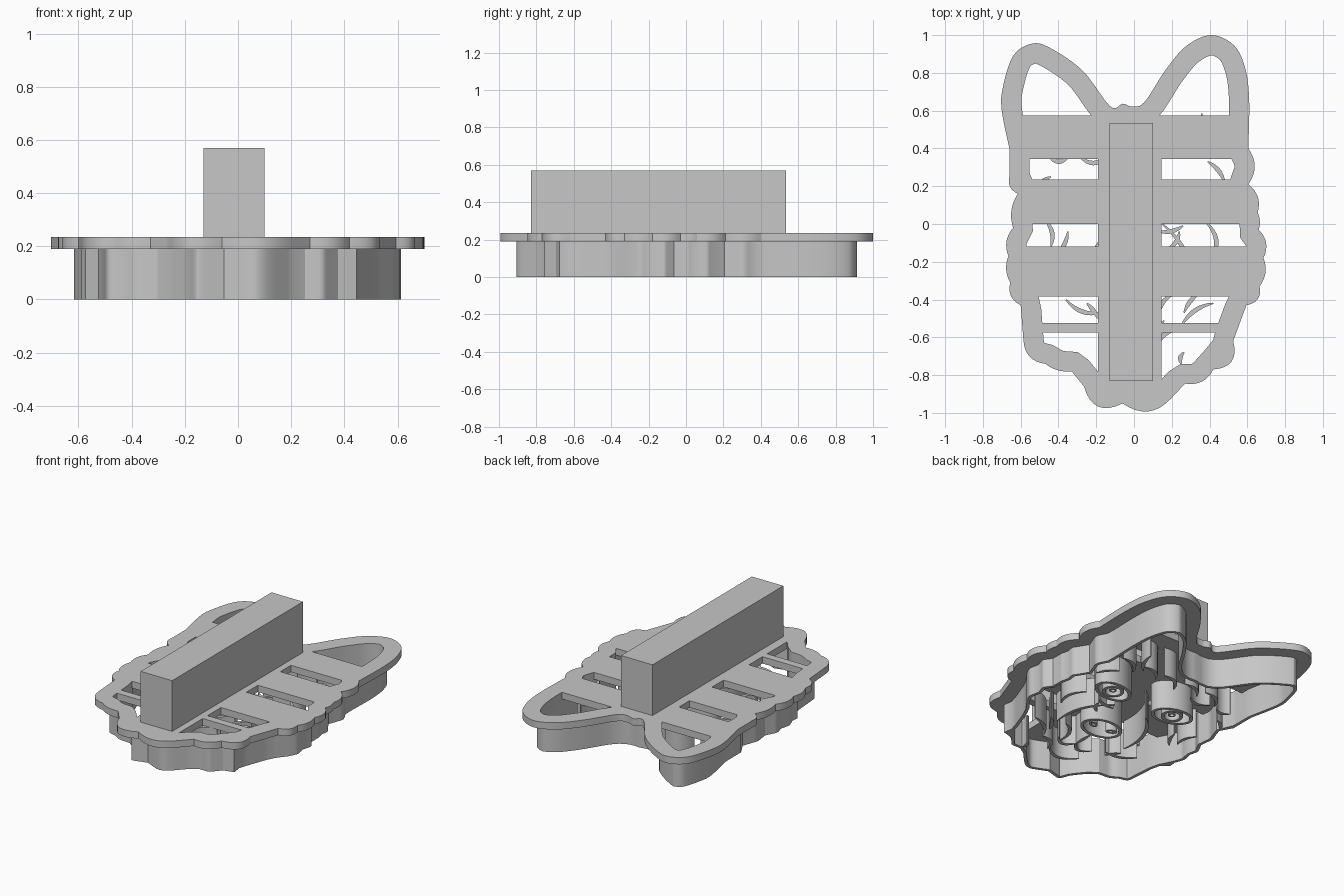
import bpy, bmesh, math
from mathutils import Vector
from mathutils.geometry import delaunay_2d_cdt

if "Cube" in bpy.data.objects:
    bpy.data.objects.remove(bpy.data.objects["Cube"])

PLATE_Z, PLATE_TOP = 0.19, 0.235

grey = bpy.data.materials.new("plain grey")
grey.diffuse_color = (0.57, 0.57, 0.57, 1)
grey.use_nodes = True
grey.node_tree.nodes["Principled BSDF"].inputs["Base Color"].default_value = grey.diffuse_color


def smooth(pts, steps=6):
    """Catmull-Rom resampling of an open path."""
    p = [Vector(q) for q in pts]
    n = len(p)
    out = []
    for i in range(n - 1):
        a, b, c, d = p[max(0, i - 1)], p[i], p[i + 1], p[min(n - 1, i + 2)]
        for s in range(steps):
            t = s / steps
            out.append(0.5 * (2 * b + (c - a) * t + (2 * a - 5 * b + 4 * c - d) * t * t
                              + (3 * b - a - 3 * c + d) * t ** 3))
    return out + [p[-1]]


def arc(a, b, bulge, steps=8):
    """Curve from a to b, bulging to the left by a fraction of its length."""
    a, b = Vector(a), Vector(b)
    side = Vector((a.y - b.y, b.x - a.x)) * bulge
    return [a.lerp(b, i / steps) + side * 4 * (i / steps) * (1 - i / steps)
            for i in range(steps + 1)]


def oval(cx, cy, rx, ry, tilt=0.0, n=36):
    out = []
    for i in range(n):
        a = -2 * math.pi * i / n
        x, y = rx * math.cos(a), ry * math.sin(a)
        out.append(Vector((cx + x * math.cos(tilt) - y * math.sin(tilt),
                           cy + x * math.sin(tilt) + y * math.cos(tilt))))
    return out


def normals(pts, closed=True):
    n = len(pts)
    res = []
    for i in range(n):
        a = pts[i - 1] if closed or i > 0 else pts[i]
        b = pts[(i + 1) % n] if closed or i < n - 1 else pts[i]
        t = (b - a).normalized()
        res.append(Vector((t.y, -t.x)))
    return res


def inset(pts, d):
    """Inward offset of a clockwise loop, dropping points that fold over."""
    moved = [p + nrm * d for p, nrm in zip(pts, normals(pts))]
    return [q for q in moved if min((q - p).length for p in pts) > d * 0.985]


def clip(pts, x0, x1, y0, y1):
    """Clip a loop to a rectangle."""
    for axis, lim, sign in ((0, x0, 1), (0, x1, -1), (1, y0, 1), (1, y1, -1)):
        out = []
        for a, b in zip(pts[-1:] + pts[:-1], pts):
            da, db = (a[axis] - lim) * sign, (b[axis] - lim) * sign
            if (da >= 0) != (db >= 0):
                out.append(a.lerp(b, da / (da - db)))
            if db >= 0:
                out.append(b)
        pts = out
    return pts


def extrude(name, loops, z0, z1):
    """Solid from flat loops; loops inside others become holes."""
    pts, edges = [], []
    for loop in loops:
        s, n = len(pts), len(loop)
        pts += [Vector(q) for q in loop]
        edges += [(s + i, s + (i + 1) % n) for i in range(n)]
    segs = [(pts[i], pts[j]) for i, j in edges]

    def inside(c):
        odd = False
        for a, b in segs:
            if (a.y > c.y) != (b.y > c.y) and c.x < a.x + (c.y - a.y) * (b.x - a.x) / (b.y - a.y):
                odd = not odd
        return odd

    co, _, tris = delaunay_2d_cdt(pts, edges, [], 0, 1e-5)[:3]
    bm = bmesh.new()
    vs = [bm.verts.new((q.x, q.y, z0)) for q in co]
    for t in tris:
        if inside((co[t[0]] + co[t[1]] + co[t[2]]) / 3):
            bm.faces.new([vs[i] for i in t])
    bmesh.ops.delete(bm, geom=[v for v in bm.verts if not v.link_faces], context='VERTS')
    top = bmesh.ops.extrude_face_region(bm, geom=bm.faces[:], use_keep_orig=True)["geom"]
    bmesh.ops.translate(bm, vec=(0, 0, z1 - z0),
                        verts=[v for v in top if isinstance(v, bmesh.types.BMVert)])
    bmesh.ops.recalc_face_normals(bm, faces=bm.faces[:])
    me = bpy.data.meshes.new(name)
    bm.to_mesh(me)
    bm.free()
    me.materials.append(grey)
    ob = bpy.data.objects.new(name, me)
    bpy.context.collection.objects.link(ob)
    bpy.ops.object.select_all(action='DESELECT')
    ob.select_set(True)
    bpy.context.view_layer.objects.active = ob
    bpy.ops.object.shade_smooth_by_angle(angle=math.radians(30))


def strand(name, p, w=0.024):
    """Tapered thin wall along an open path."""
    k = len(p) - 1
    half = [w / 2 * (0.3 + 0.7 * math.sin(math.pi * i / k)) for i in range(k + 1)]
    nn = normals(p, False)
    left = [q + m * h for q, m, h in zip(p, nn, half)]
    right = [q - m * h for q, m, h in zip(p, nn, half)]
    extrude(name, [left + right[::-1]], 0, PLATE_Z)


def ring(name, p, w=0.02):
    """Thin wall around a closed loop."""
    extrude(name, [p, inset(p, w)], 0, PLATE_Z)


# Head outline, clockwise: both ears, then fur scallops as (end x, end y, bulge)
outline = smooth([(-.66, .40), (-.70, .6), (-.695, .72), (-.64, .89), (-.54, .955), (-.44, .93),
                  (-.27, .81), (-.125, .622), (-.06, .637), (-.01, .622), (.055, .645),
                  (.17, .82), (.28, .945), (.41, 1), (.53, .945), (.59, .82), (.61, .65),
                  (.605, .40)])
scallops = [(.605, .21, .18), (.655, .06, .17), (.66, -.03, .1), (.685, -.18, .18),
            (.665, -.33, .14), (.595, -.43, .25), (.525, -.62, 0), (.42, -.77, .3),
            (.27, -.845, .18), (.2, -.92, 0), (-.06, -.95, .22), (-.265, -.86, .3),
            (-.33, -.78, 0), (-.47, -.74, .1), (-.585, -.62, .2), (-.6, -.43, 0),
            (-.655, -.31, .2), (-.665, -.17, .12), (-.64, -.02, .15), (-.615, .16, .12),
            (-.66, .25, .2), (-.66, .40, 0)]
for x, y, bulge in scallops:
    outline += arc(outline[-1], (x, y), bulge)[1:]
outline.pop()
inner = inset(outline, 0.107)

# Backing plate: rim with horizontal and vertical bars left between openings
holes = []
for y0, y1 in ((.575, 1), (.235, .345), (-.12, 0), (-.525, -.385), (-1, -.575)):
    left, right = (-.01, -.01) if y0 > .5 else (-.19, .145)
    holes += [clip(inner, -1, left, y0, y1), clip(inner, right, 1, y0, y1)]
extrude("backing_plate", [outline] + holes, PLATE_Z, PLATE_TOP)

# Cutting wall under the rim
extrude("cutting_wall", [inset(outline, 0.087), inner], 0, PLATE_Z)

# Handle block
extrude("handle", [[(-.13, -.83), (-.13, .535), (.10, .535), (.10, -.83)]], PLATE_TOP, 0.57)

# Face details mirrored about the middle: eyes, nostrils, muzzle and mouth
MID = 0.03
for side, s in (("left", -1), ("right", 1)):
    cx = MID + s * .23
    ring(side + "_eyelid", oval(cx, .115, .135, .09, s * .2))
    ring(side + "_iris", oval(cx, .115, .068, .065))
    ring(side + "_glint", oval(cx + .01, .125, .024, .022), 0.01)
    ring(side + "_nostril", oval(MID + s * .07, -.26, .035, .022, s * .4), 0.014)
    strand(side + "_muzzle", arc((MID + s * .12, 0), (MID + s * .26, -.37), s * .15))
    strand(side + "_mouth", arc((MID, -.5), (MID + s * .13, -.51), -s * .4))
ring("nose", oval(MID, -.27, .14, .1))
strand("mouth_middle", arc((MID, -.37), (MID, -.5), 0))
strand("chin", arc((-.1, -.63), (.13, -.63), -.3))

# Forehead tufts in a jagged row across the brow
for i in range(5):
    x = -.32 + i * .16
    strand("brow_tuft_%d" % (i + 1), arc((x, .37 + .02 * (i % 2)), (x + .15, .46), .2))

# Fur strands as start, end and bend
fur = [(-.45, .36, -.35, .35, -.25), (-.29, .36, -.14, .36, -.25), (-.52, .18, -.44, .25, .1),
       (.39, .33, .48, .22, .1), (.28, .42, .36, .585, -.1), (-.47, .02, -.44, -.12, .15),
       (-.41, -.16, -.35, -.04, -.1), (.13, -.04, .26, -.01, -.1), (.18, -.13, .24, -.04, -.15),
       (.38, .01, .41, -.19, .2), (-.36, -.4, -.17, -.47, -.15), (-.25, -.42, -.19, -.5, .05),
       (.23, -.36, .13, -.53, -.2), (.35, -.36, .265, -.47, -.08), (.42, -.42, .25, -.54, -.12),
       (.24, -.56, .12, -.66, -.2), (.265, -.68, .25, -.74, -.2)]
for i, (x0, y0, x1, y1, bend) in enumerate(fur):
    strand("fur_strand_%02d" % (i + 1), arc((x0, y0), (x1, y1), bend))
